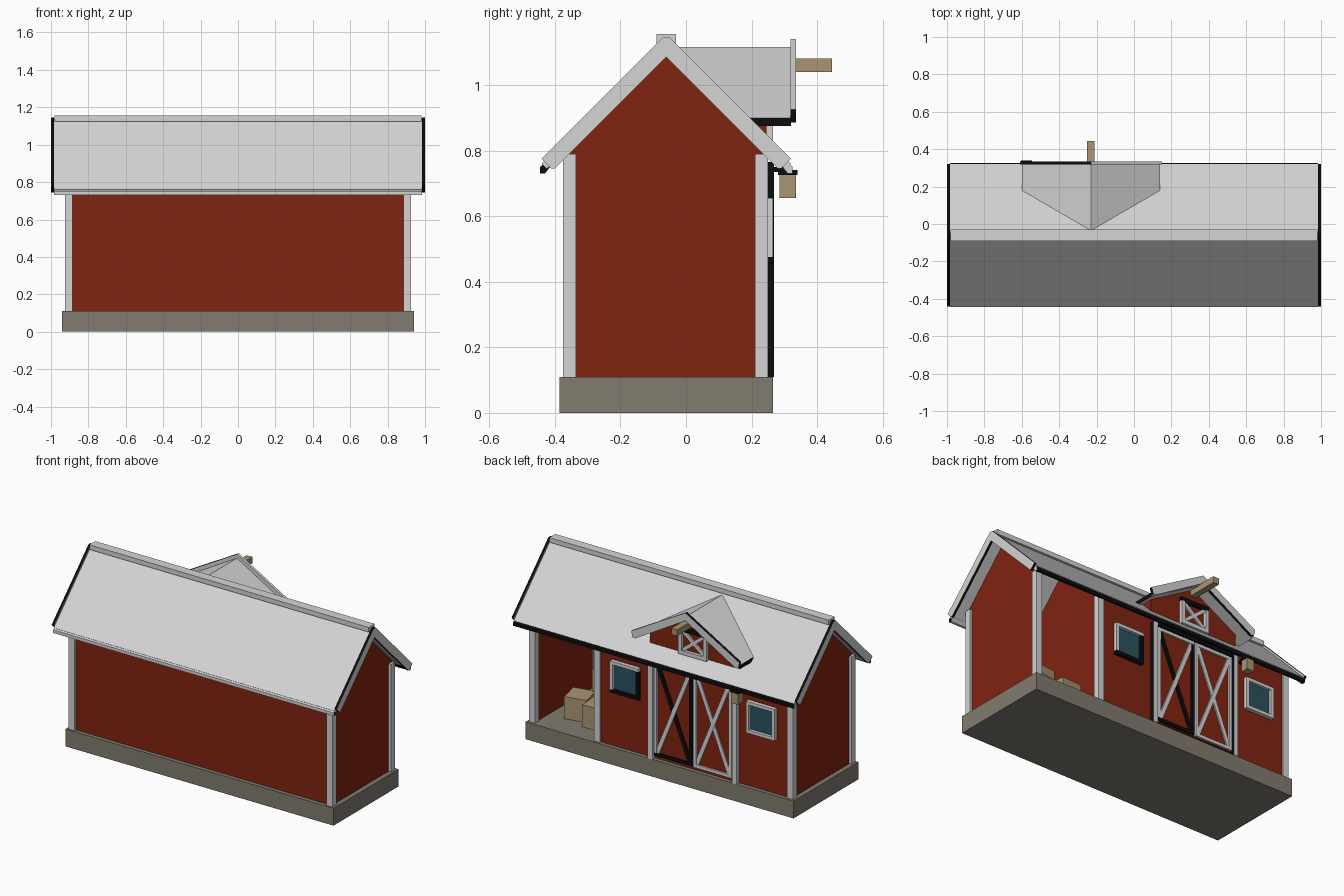
import bpy, bmesh
from mathutils import Vector

if "Cube" in bpy.data.objects:
    bpy.data.objects.remove(bpy.data.objects["Cube"])


def material(name, rgb):
    m = bpy.data.materials.new(name)
    m.use_nodes = True
    m.diffuse_color = (*rgb, 1)
    m.node_tree.nodes["Principled BSDF"].inputs["Base Color"].default_value = (*rgb, 1)
    return m


RED = material("barn red", (0.22, 0.017, 0.005))
WHITE = material("trim white", (0.66, 0.66, 0.66))
STONE = material("foundation stone", (0.22, 0.2, 0.16))
WOOD = material("plain wood", (0.4, 0.3, 0.17))
GLASS = material("window glass", (0.025, 0.085, 0.12))
BLACK = material("black", (0.004, 0.004, 0.004))


def prism(name, pts, axis, a, b, mat, second=None, rule=None):
    """Extrude a 2D outline along x (y,z points) or along y (x,z points)."""
    bm = bmesh.new()

    def place(p, d):
        return (d, p[0], p[1]) if axis == "x" else (p[0], d, p[1])
    face = bm.faces.new([bm.verts.new(place(p, a)) for p in pts])
    out = bmesh.ops.extrude_face_region(bm, geom=[face])
    shift = Vector(place((0, 0), b - a))
    bmesh.ops.translate(bm, vec=shift, verts=[v for v in out["geom"] if isinstance(v, bmesh.types.BMVert)])
    bmesh.ops.recalc_face_normals(bm, faces=bm.faces)
    mesh = bpy.data.meshes.new(name)
    mesh.materials.append(mat)
    if second:
        mesh.materials.append(second)
        bm.normal_update()
        for f in bm.faces:
            f.material_index = int(rule(f.normal))
    bm.to_mesh(mesh)
    bm.free()
    ob = bpy.data.objects.new(name, mesh)
    bpy.context.collection.objects.link(ob)
    return ob


def box(name, x0, x1, y0, y1, z0, z1, mat, second=None, rule=None):
    return prism(name, [(x0, z0), (x1, z0), (x1, z1), (x0, z1)], "y", y0, y1, mat, second, rule)


def bar(name, p, q, width, y0, y1, mat):
    """Straight board between two points of an upright x-z plane."""
    p, q = Vector(p), Vector(q)
    d = (q - p).normalized() * width / 2
    n = Vector((-d.y, d.x))
    return prism(name, [p + n, p - n, q - n, q + n], "y", y0, y1, mat)


MID = -0.06       # y of the main ridge
FLOOR = 0.11
BACK = 0.24       # outer face of the back wall

# Foundation
box("foundation", -0.94, 0.94, -0.385, 0.265, 0, FLOOR, STONE)

# Walls: long front, short back leaving an open bay, gable ends and a divider
box("front_wall", -0.91, 0.91, -0.36, -0.34, FLOOR, 0.8, RED)
box("back_wall", -0.91, 0.45, BACK - 0.02, BACK, FLOOR, 0.8, RED)
gable = [(-0.36, FLOOR), (BACK, FLOOR), (BACK, 0.8), (MID, 1.1), (-0.36, 0.8)]
for name, x in (("right_end_wall", -0.91), ("bay_divider", 0.44), ("left_end_wall", 0.89)):
    prism(name, gable, "x", x, x + 0.02, RED)

# Corner posts and the bay post
for x in (-0.925, 0.885):
    for y in (-0.375, 0.21):
        box("corner_post", x, x + 0.04, y, y + 0.04, FLOOR, 0.79, WHITE)
box("bay_post", 0.43, 0.47, 0.21, 0.25, FLOOR, 0.8, WHITE)

# Main roof, ridge cap and eave boards
roof = [(MID - 0.38, 0.76), (MID, 1.14), (MID + 0.38, 0.76),
        (MID + 0.365, 0.745), (MID, 1.105), (MID - 0.365, 0.745)]
prism("main_roof", roof, "x", -0.985, 0.985, WHITE)
box("ridge_cap", -0.98, 0.98, MID - 0.03, MID + 0.03, 1.125, 1.155, WHITE)
for side, name in ((-1, "front_eave_board"), (1, "back_eave_board")):
    pts = [(MID + side * u, z) for u, z in ((0.385, 0.75), (0.37, 0.765), (0.355, 0.75), (0.37, 0.73), (0.385, 0.73))]
    main, other = (WHITE, BLACK) if side < 0 else (BLACK, WHITE)
    prism(name, pts, "x", -0.985, 0.985, main, other, lambda n: abs(n.x) > 0.5)

# Gable boards with dark edges
for x in (-1, 0.985):
    for side in (-1, 1):
        pts = [(MID + side * u, z) for u, z in ((0, 1.085), (0, 1.145), (0.01, 1.145), (0.38, 0.775), (0.35, 0.745), (0.34, 0.745))]
        prism("gable_board", pts, "x", x, x + 0.015, WHITE, BLACK, lambda n: abs(n.x) < 0.5)

# Dormer body, roof and barge boards
DX = -0.23


def dormer(pts):
    return [(DX + x, z) for x, z in pts]


prism("dormer_body", dormer([(-0.31, 0.8), (0.31, 0.8), (0.31, 0.91), (0, 1.09), (-0.31, 0.91)]),
      "y", 0, 0.245, RED)
prism("dormer_roof", dormer([(-0.37, 0.9), (0, 1.115), (0.37, 0.9), (0.37, 0.875), (0, 1.085), (-0.37, 0.875)]),
      "y", MID + 0.03, 0.32, WHITE, BLACK, lambda n: abs(n.x) > 0.9)
for s in (-1, 1):
    pts = dormer([(0, 1.09), (0, 1.14), (s * 0.38, 0.925), (s * 0.37, 0.885), (s * 0.35, 0.885)])
    prism("dormer_barge_board", pts, "y", 0.318, 0.335, WHITE, BLACK,
          lambda n, s=s: (s < 0 and abs(n.y) < 0.5) or abs(n.x) > 0.9)
box("hoist_beam", DX - 0.02, DX + 0.02, 0.23, 0.445, 1.04, 1.08, WOOD)


def frame(name, x0, x1, z0, z1, w, y0, y1, dark=()):
    """Four boards around an opening; dark lists boards to paint black."""
    parts = {"bottom": (x0, x1, z0, z0 + w), "top": (x0, x1, z1 - w, z1),
             "right": (x0, x0 + w, z0 + w, z1 - w), "left": (x1 - w, x1, z0 + w, z1 - w)}
    for key, (a, b, c, d) in parts.items():
        box(name + "_" + key, a, b, y0, y1, c, d, BLACK if key in dark else WHITE)


def cross(name, x0, x1, z0, z1, w, y0, y1, falling=WHITE):
    bar(name + "_brace", (x1, z0), (x0, z1), w, y0, y1, WHITE)
    bar(name + "_brace", (x0, z0), (x1, z1), w, y0, y1 - 0.002, falling)


# Loft hatch in the dormer
frame("hatch_frame", DX - 0.1, DX + 0.1, 0.83, 1.0, 0.025, 0.24, 0.265, ("top",))
cross("hatch", DX - 0.075, DX + 0.075, 0.855, 0.975, 0.022, 0.24, 0.258)

# Windows
for x, dark in ((0.25, ("bottom", "right")), (-0.705, ())):
    box("window_glass", x - 0.08, x + 0.08, BACK - 0.01, BACK + 0.006, 0.47, 0.64, GLASS)
    frame("window_frame", x - 0.1, x + 0.1, 0.455, 0.655, 0.02, BACK, 0.265, dark)

# Double doors with crossed braces
for s, name in ((-1, "right_door"), (1, "left_door")):
    x0, x1 = sorted((DX + s * 0.004, DX + s * 0.272))
    box(name, x0, x1, BACK - 0.01, BACK + 0.01, 0.13, 0.745, RED)
    dark = ("bottom", "right") if s > 0 else ()
    frame(name + "_frame", x0, x1, 0.135, 0.74, 0.02, BACK, 0.262, dark)
    cross(name, x0 + 0.02, x1 - 0.02, 0.155, 0.72, 0.026, BACK, 0.26, BLACK if s > 0 else WHITE)
    post = DX + s * 0.295
    box("door_post", post - 0.016, post + 0.016, BACK - 0.01, 0.268, FLOOR, 0.76, WHITE,
        BLACK, lambda n: n.x > 0.5)
box("door_gap", DX - 0.004, DX + 0.004, BACK - 0.01, BACK + 0.008, 0.13, 0.745, BLACK)
box("door_track", DX - 0.3, DX + 0.3, BACK - 0.01, 0.265, 0.745, 0.765, BLACK)

# Lantern beside the doors
LX = -0.575
box("lantern", LX - 0.025, LX + 0.025, 0.285, 0.335, 0.655, 0.725, WOOD)
box("lantern_cap", LX - 0.03, LX + 0.03, 0.28, 0.34, 0.725, 0.74, BLACK)
box("lantern_arm", LX - 0.008, LX + 0.008, BACK, 0.3, 0.735, 0.75, BLACK)

# Crates stored in the open bay
for x, y, z, s in ((0.73, 0.02, FLOOR, 0.14), (0.57, 0.06, FLOOR, 0.14),
                   (0.6, -0.12, FLOOR, 0.15), (0.62, -0.11, FLOOR + 0.15, 0.14)):
    h = s / 2
    crate = box("crate", -h, h, -h, h, 0, s, WOOD)
    crate.location = (x, y, z)
    crate.rotation_euler.z = x - 0.5
